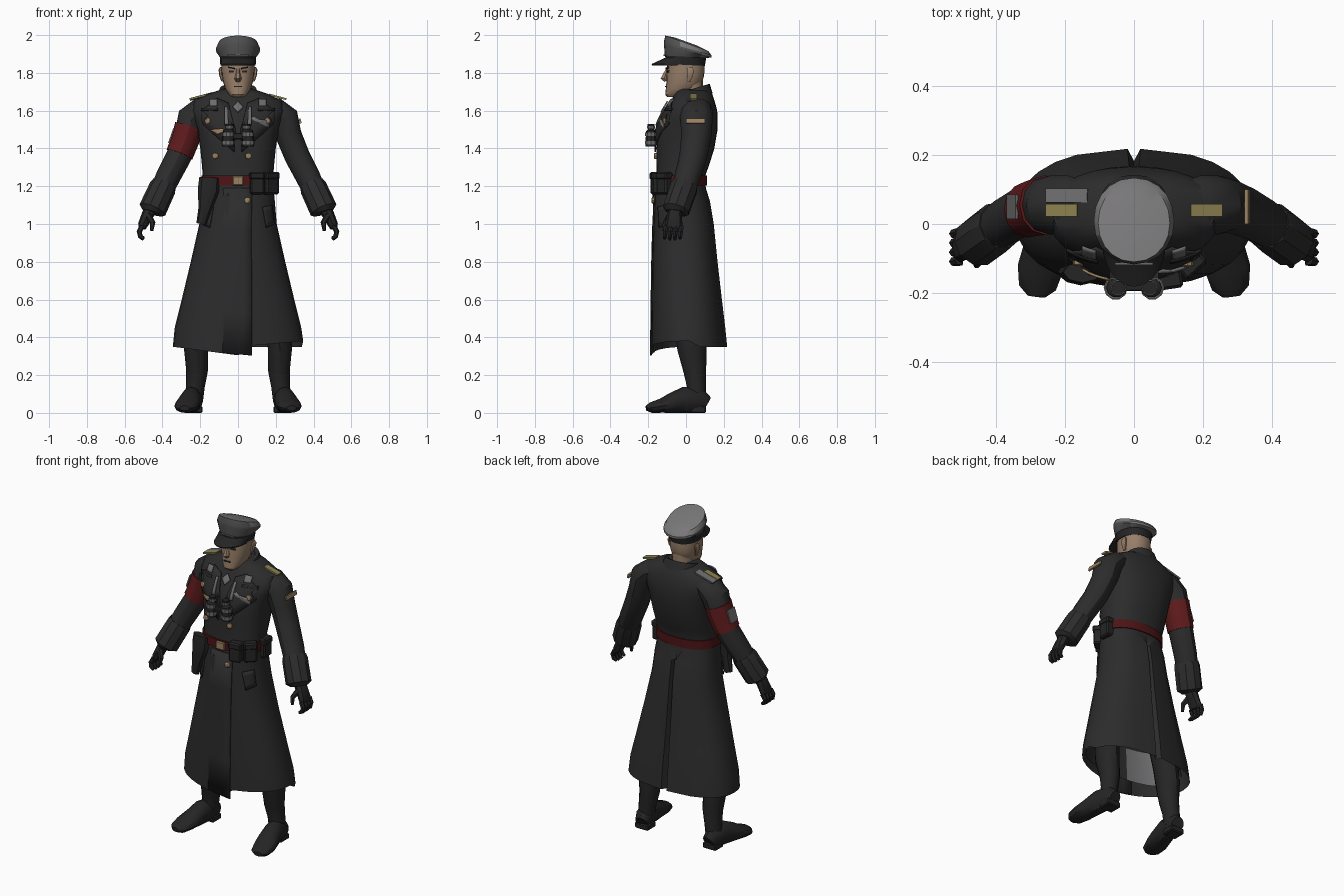
import bpy, bmesh, math
from mathutils import Vector


def mat(name, r, g, b):
    m = bpy.data.materials.new(name)
    m.diffuse_color = (r, g, b, 1)
    return m


COAT = mat("charcoal cloth", .025, .025, .026)
BLACK = mat("black leather", .018, .018, .018)
RED = mat("armband red", .115, .011, .012)
BELT = mat("belt red", .075, .007, .008)
SKIN = mat("skin", .31, .21, .14)
GREY = mat("cap grey", .19, .185, .19)
DGREY = mat("dark cap grey", .085, .085, .088)
SILVER = mat("silver grey", .15, .15, .155)
GOLD = mat("dull gold", .26, .22, .08)
BRASS = mat("brass", .33, .22, .12)


def finish(name, bm, m):
    bmesh.ops.recalc_face_normals(bm, faces=bm.faces)
    me = bpy.data.meshes.new(name)
    bm.to_mesh(me)
    bm.free()
    ob = bpy.data.objects.new(name, me)
    me.materials.append(m)
    bpy.context.collection.objects.link(ob)
    return ob


def skin_rings(name, rings, m, caps=(True, True)):
    bm = bmesh.new()
    vs = [[bm.verts.new(p) for p in r] for r in rings]
    n = len(vs[0])
    for a, b in zip(vs, vs[1:]):
        for i in range(n):
            bm.faces.new((a[i], a[(i + 1) % n], b[(i + 1) % n], b[i]))
    if caps[0]:
        bm.faces.new(vs[0])
    if caps[1]:
        bm.faces.new(vs[-1])
    return finish(name, bm, m)


def spow(v, e):
    return math.copysign(abs(v) ** e, v)


def ring(z, a, yf, yb, n=24, p=2.3, slope=0):
    """Rounded horizontal ring, first point at front centre."""
    out = []
    for i in range(n):
        t = 2 * math.pi * i / n
        y = (yf + yb) / 2 - (yb - yf) / 2 * spow(math.cos(t), 2 / p)
        out.append(Vector((a * spow(math.sin(t), 2 / p), y, z + slope * y)))
    return out


def loft(name, rows, m, caps=(True, True), n=24, p=2.3):
    return skin_rings(name, [ring(*r[:4], n, p, r[4] if len(r) > 4 else 0) for r in rows], m, caps)


def tube(name, pts, m, s=1, n=10, ref=(0, 1, 0), floor=None):
    """pts: x, y, z, radius across, radius along ref."""
    ps = [Vector((q[0] * s, q[1], q[2])) for q in pts]
    rings = []
    for i, q in enumerate(pts):
        t = (ps[min(i + 1, len(ps) - 1)] - ps[max(i - 1, 0)]).normalized()
        u = t.cross(Vector(ref)).normalized()
        w = u.cross(t)
        r = [ps[i] + u * q[3] * math.cos(k * 2 * math.pi / n) + w * q[4] * math.sin(k * 2 * math.pi / n)
             for k in range(n)]
        if floor is not None:
            for v in r:
                v.z = max(v.z, floor)
        rings.append(r)
    return skin_rings(name, rings, m)


def box(name, c, d, m, rot=(0, 0, 0), bev=0):
    bm = bmesh.new()
    bmesh.ops.create_cube(bm, size=1)
    for v in bm.verts:
        v.co = Vector((v.co.x * d[0], v.co.y * d[1], v.co.z * d[2]))
    if bev:
        bmesh.ops.bevel(bm, geom=bm.edges[:], offset=bev, segments=1, affect='EDGES')
    ob = finish(name, bm, m)
    ob.location, ob.rotation_euler = c, rot
    return ob


# Greatcoat profile: z, half width, front y, back y
BODY = [(.35, .345, -.182, .218), (.45, .335, -.182, .208), (.6, .298, -.18, .19), (.8, .25, -.178, .167),
        (1.0, .205, -.172, .147), (1.12, .195, -.168, .127), (1.19, .188, -.162, .105), (1.25, .186, -.158, .10),
        (1.32, .192, -.155, .125), (1.4, .2, -.155, .15), (1.5, .215, -.153, .167), (1.55, .232, -.135, .168),
        (1.6, .25, -.11, .165), (1.65, .235, -.08, .152), (1.69, .155, -.06, .138), (1.715, .08, -.045, .12)]
P = 2.3


def front_y(x, z):
    z = min(max(z, BODY[0][0]), BODY[-1][0])
    for a, b in zip(BODY, BODY[1:]):
        if z <= b[0]:
            f = (z - a[0]) / (b[0] - a[0])
            hw, yf, yb = (a[k] + (b[k] - a[k]) * f for k in (1, 2, 3))
            k = min(abs(x) / hw, .98)
            return (yf + yb) / 2 - (yb - yf) / 2 * (1 - k ** P) ** (1 / P)


def plate(name, pts, m, off=.006, taper=0):
    """Thin panel that follows the front of the coat, from an x-z outline."""
    bm = bmesh.new()
    bm.faces.new([bm.verts.new((x, 0, z)) for x, z in pts])
    bmesh.ops.triangulate(bm, faces=bm.faces[:])
    bmesh.ops.subdivide_edges(bm, edges=bm.edges[:], cuts=3, use_grid_fill=True)
    for v in bm.verts:
        v.co.y = front_y(v.co.x, v.co.z) - off - taper * v.co.x
    ob = finish(name, bm, m)
    md = ob.modifiers.new("thickness", 'SOLIDIFY')
    md.thickness, md.offset = .007, 0
    return ob


def rect(x0, x1, z0, z1):
    return [(x0, z0), (x1, z0), (x1, z1), (x0, z1)]


# Coat with rear vent and uneven front hem
coat = loft("greatcoat", BODY, COAT, (False, True), 28, P)
for i, v in enumerate(coat.data.vertices):
    row, k = divmod(i, 28)
    if row < 6 and k in (13, 14, 15):
        v.co.x *= .2
        v.co.y = BODY[row][3] - (.035 if k == 14 else 0)
    if row == 0 and v.co.y < .02:
        v.co.z = .305 + .045 * abs(v.co.x) / .345 if v.co.x < .02 else .35 + .03 * v.co.x / .345
lining = loft("coat_lining", [(.4, .315, -.165, .16), (.6, .27, -.16, .13), (.8, .22, -.155, .11)],
              COAT, (False, True), 28)
lining.data.materials.append(SILVER)
for f in lining.data.polygons:
    if f.center.x < -.08 and f.center.y < .02 and f.center.z < .55:
        f.material_index = 1
plate("front_overlap", [(-.12, .322), (.075, .303), (.075, 1.19), (-.12, 1.19)], COAT, .002, .07)

# Lapels, pockets, chest pieces
for s in (-1, 1):
    plate("lapel", [(s * .02, 1.38), (s * .19, 1.53), (s * .16, 1.575), (s * .19, 1.6),
                    (s * .11, 1.665), (s * .05, 1.64), (s * .015, 1.5)], COAT, .008)
    plate("chest_patch", rect(s * .13 - .02, s * .13 + .02, 1.625, 1.66), SILVER, .015)
    plate("breast_flap", rect(s * .15 - .045, s * .15 + .045, 1.6, 1.613), BLACK, .012)
    plate("skirt_pocket_flap", [(s * .13, 1.09), (s * .18, 1.1), (s * .19, 1.0), (s * .15, .98)], COAT, .007)
    plate("binocular_strap", [(s * .055, 1.62), (s * .07, 1.62), (s * .07, 1.52), (s * .05, 1.52)], SILVER, .016)
loft("collar", [(1.655, .115, -.08, .142, .25), (1.705, .097, -.058, .125, .3), (1.70, .075, -.04, .105, .3)],
     COAT, (False, False))
plate("throat_medal", [(0, 1.59), (.028, 1.62), (0, 1.65), (-.028, 1.62)], SILVER, .018)
plate("breast_bar", [(-.15, 1.5), (-.11, 1.475), (-.07, 1.49), (-.08, 1.505)], BRASS, .014)
plate("breast_ribbon", [(.065, 1.56), (.085, 1.57), (.165, 1.51), (.165, 1.545), (.12, 1.53)][:4], SILVER, .014)

# Buttons
for x, z in ((-.12, 1.36), (.055, 1.36), (.05, 1.125), (-.16, 1.545), (.155, 1.545)):
    y = front_y(x, z) - .014
    tube("button", [(x, y + .012, z, .017, .017), (x, y, z, .017, .017), (x, y - .005, z, .01, .01)],
         BRASS, n=8, ref=(0, 0, 1))

# Belt, buckle, pouches and holster
loft("belt", [(z, .194, -.168, .11) for z in (1.205, 1.258)], BELT, n=28)
box("belt_buckle", (0, -.172, 1.23), (.06, .015, .05), BRASS, bev=.005)
for x, y, a in ((.1, -.16, .15), (.165, -.115, .75), (.192, -.01, 1.57)):
    box("belt_pouch", (x, y, 1.215), (.075, .05, .115), BLACK, (0, 0, a), .008)
    box("pouch_flap", (x, y, 1.255), (.08, .058, .04), BLACK, (0, 0, a), .008)
tube("holster", [(-.15, -.14, 1.245, .055, .03), (-.155, -.145, 1.18, .058, .033), (-.175, -.145, 1.08, .035, .028),
                 (-.195, -.14, 1.0, .026, .02)], BLACK, n=8)

# Arms, cuffs and gloved hands
for s in (-1, 1):
    tube("sleeve", [(.12, .055, 1.635, .04, .06), (.19, .055, 1.61, .064, .085), (.242, .055, 1.56, .08, .086),
                    (.268, .055, 1.47, .069, .08), (.315, .038, 1.355, .067, .074), (.37, .008, 1.25, .065, .069),
                    (.45, -.045, 1.08, .055, .06)], COAT, s, 12)
    tube("cuff", [(.39, -.005, 1.21, .066, .07), (.4, -.012, 1.19, .072, .075), (.453, -.052, 1.075, .074, .073),
                  (.458, -.055, 1.06, .05, .055)], COAT, s, 10)
    tube("glove_palm", [(.455, -.05, 1.09, .035, .04), (.478, -.06, 1.05, .032, .038), (.504, -.065, .995, .026, .047),
                        (.507, -.067, .975, .018, .043)], BLACK, s, 8)
    for i in range(4):
        y = -.105 + .027 * i
        tip = .915 + .006 * abs(i - 1.5)
        tube("finger", [(.507, y, .99, .014, .014), (.523, y - .004, .96, .014, .013),
                        (.517, y - .007, .935, .013, .012), (.5, y - .008, tip, .009, .008)], BLACK, s, 6)
    tube("thumb", [(.475, -.085, 1.045, .018, .018), (.452, -.11, 1.005, .015, .015), (.457, -.12, .965, .009, .009)],
         BLACK, s, 6)
    # Shoulder straps
    box("shoulder_strap", (s * .21, .04, 1.673), (.095, .036, .01), GOLD, (0, s * .26, 0))
box("shoulder_patch", (-.195, .082, 1.675), (.125, .04, .01), SILVER, (-.12, -.26, 0))
tube("armband", [(.257, .055, 1.515, .079, .087), (.281, .05, 1.44, .074, .084), (.31, .04, 1.368, .073, .08)],
     RED, -1, 12)
box("armband_patch", (-.353, .05, 1.466), (.008, .07, .08), SILVER, (0, .33, 0))
box("sleeve_badge", (.329, .05, 1.545), (.01, .1, .025), BRASS, (0, -.25, 0))

# Binoculars
for s in (-1, 1):
    tube("binocular_barrel", [(.053, -.185, 1.41, .033, .03), (.053, -.185, 1.45, .032, .03), (.05, -.185, 1.49, .03, .028),
                              (.045, -.185, 1.50, .019, .018), (.045, -.185, 1.53, .021, .02)], BLACK, s)
    for x, z0, z1, r in ((.053, 1.42, 1.44, .035), (.052, 1.465, 1.485, .033), (.045, 1.505, 1.518, .023)):
        tube("binocular_rim", [(x, -.185, z0, r, r), (x, -.185, z1, r, r)], SILVER, s)
box("binocular_bridge", (0, -.185, 1.465), (.06, .02, .035), BLACK, bev=.004)

# Boots and legs
for s in (-1, 1):
    tube("leg", [(.232, .055, .06, .046, .05), (.226, .055, .14, .05, .05), (.217, .047, .22, .057, .06),
                 (.222, .032, .34, .064, .078), (.215, .02, .46, .068, .08), (.15, .01, .8, .08, .09)], BLACK, s, 12)
    tube("boot_foot", [(.23, .107, .045, .038, .045), (.235, .075, .065, .05, .065), (.248, -.01, .068, .056, .07),
                       (.26, -.075, .052, .062, .054), (.272, -.13, .038, .066, .038), (.28, -.185, .028, .054, .028),
                       (.283, -.21, .025, .026, .014)], BLACK, s, 12, (0, 0, 1), 0)
    box("boot_heel", (s * .233, .067, .018), (.09, .08, .036), BLACK, bev=.006)

# Head
loft("neck", [(1.62, .065, -.045, .095), (1.69, .06, -.045, .09), (1.78, .065, -.04, .09)], SKIN, n=14, p=2)
loft("head", [(1.672, .03, -.1, -.03), (1.685, .048, -.11, .01), (1.715, .068, -.107, .06), (1.75, .078, -.104, .085),
              (1.785, .085, -.104, .096), (1.82, .087, -.1, .098), (1.87, .086, -.1, .097)], SKIN, n=20, p=2.2)
tube("nose", [(0, -.095, 1.825, .008, .008), (0, -.108, 1.795, .012, .014), (0, -.115, 1.77, .019, .022),
              (0, -.106, 1.757, .014, .01)], SKIN, n=6)
for s in (-1, 1):
    box("eye", (s * .033, -.096, 1.808), (.026, .009, .01), BLACK, (0, 0, s * .25))
    box("brow", (s * .034, -.099, 1.826), (.036, .012, .007), BLACK, (0, s * -.2, s * .25))
    tube("ear", [(.082, .015, 1.755, .006, .009), (.09, .02, 1.785, .009, .018), (.094, .024, 1.815, .009, .021),
                 (.09, .022, 1.83, .005, .013)], SKIN, s, 6)
box("mouth", (0, -.107, 1.728), (.042, .008, .006), BLACK)

# Peaked cap, high at the front
loft("cap_band", [(1.842, .091, -.105, .1, -.05), (1.895, .098, -.112, .108, -.06)], BLACK, n=20, p=2.1)
crown = loft("cap_crown", [(1.885, .098, -.112, .11, -.06), (1.918, .117, -.117, .134, -.27),
                           (1.932, .117, -.117, .134, -.28), (1.958, .104, -.11, .118, -.36),
                           (1.966, .055, -.06, .06, -.36)], GREY, n=20, p=2.1)
crown.data.materials.append(DGREY)
for f in crown.data.polygons:
    if f.normal.z < .4 and f.center.y < .07:
        f.material_index = 1

# Visor
bm = bmesh.new()
rows = []
for a, y0, d, z in ((.094, -.02, .09, 1.88), (.094, -.045, .137, 1.847), (.092, -.045, .135, 1.84), (.088, -.02, .085, 1.866)):
    rows.append([bm.verts.new((a * math.cos(t * math.pi / 10), y0 - d * math.sin(t * math.pi / 10), z))
                 for t in range(11)])
for a, b in zip(rows, rows[1:] + rows[:1]):
    for i in range(10):
        bm.faces.new((a[i], a[i + 1], b[i + 1], b[i]))
finish("cap_visor", bm, BLACK)
box("cap_cord", (0, -.115, 1.893), (.11, .008, .007), SILVER)

# Shading
for ob in bpy.data.objects:
    ob.select_set(True)
    bpy.context.view_layer.objects.active = ob
bpy.ops.object.shade_smooth_by_angle(angle=math.radians(32))
